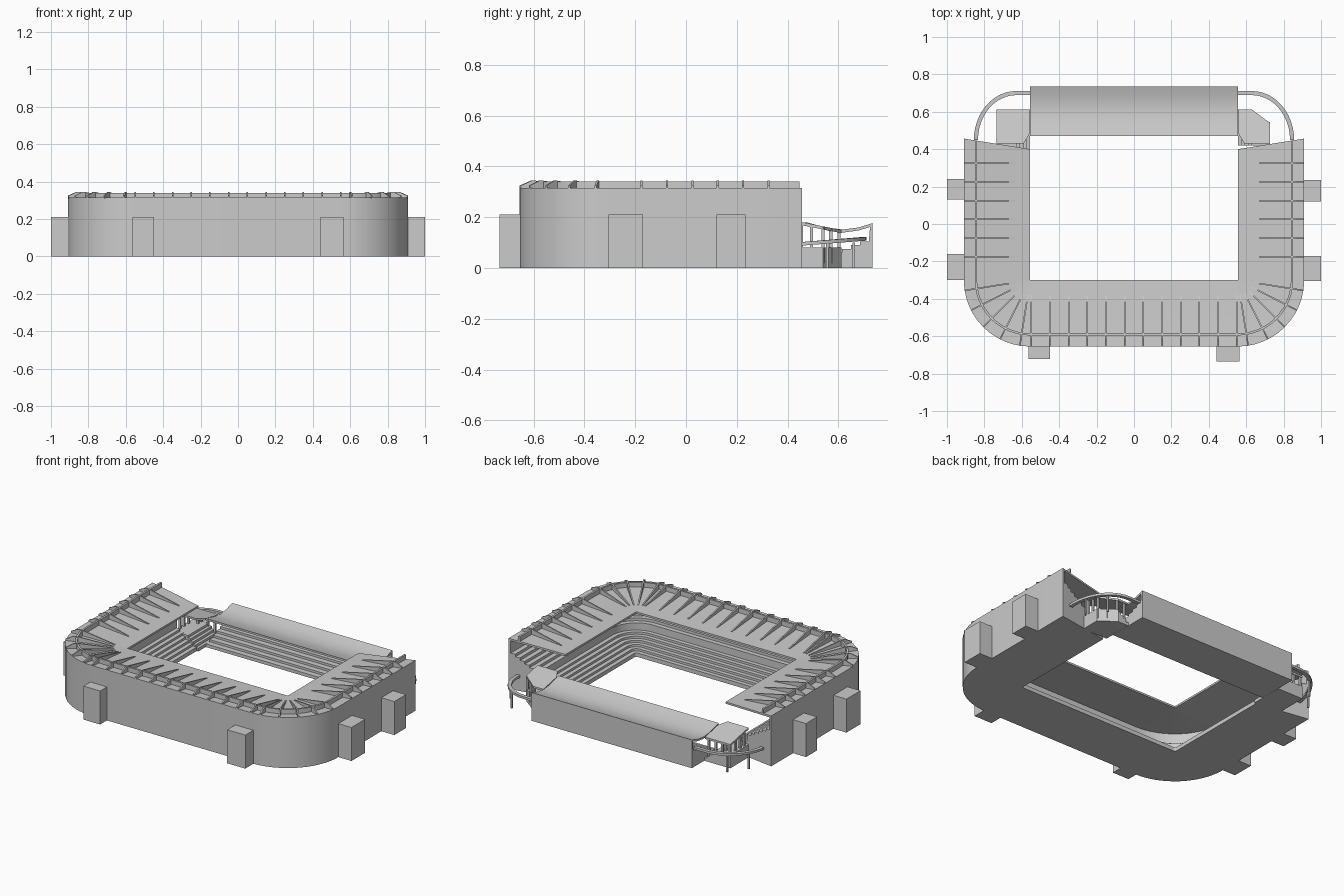
import bpy, bmesh
from math import sin, cos, pi, radians
from mathutils import Vector

if "Cube" in bpy.data.objects:
    bpy.data.objects.remove(bpy.data.objects["Cube"])

CX, CY, R = 0.555, -0.30, 0.355   # corner centre and outer corner radius


def finish(name, bm, smooth=False):
    bmesh.ops.recalc_face_normals(bm, faces=bm.faces)
    me = bpy.data.meshes.new(name)
    bm.to_mesh(me)
    bm.free()
    ob = bpy.data.objects.new(name, me)
    bpy.context.collection.objects.link(ob)
    if smooth:
        bpy.ops.object.select_all(action='DESELECT')
        bpy.context.view_layer.objects.active = ob
        ob.select_set(True)
        bpy.ops.object.shade_smooth_by_angle(angle=radians(18))
    return ob


def loft(bm, rings):
    """Solid through a list of equal closed outlines."""
    vs = [[bm.verts.new(p) for p in ring] for ring in rings]
    n = len(vs[0])
    for a, b in zip(vs, vs[1:]):
        for i in range(n):
            j = (i + 1) % n
            bm.faces.new((a[i], a[j], b[j], b[i]))
    bm.faces.new(vs[0])
    bm.faces.new(vs[-1][::-1])


def box(bm, x0, x1, y0, y1, z0, z1):
    loft(bm, [[(x0, y0, z), (x1, y0, z), (x1, y1, z), (x0, y1, z)] for z in (z0, z1)])


# Horseshoe path: (origin, outward direction) stations
stations = [((CX, 0.40), (1, 0.16))]
for k in range(13):
    a = -pi / 2 * k / 12
    stations.append(((CX, CY), (cos(a), sin(a))))
stations += [((-c[0], c[1]), (-d[0], d[1])) for c, d in reversed(stations)]


def horseshoe(name, profile):
    bm = bmesh.new()
    loft(bm, [[(c[0] + d[0] * r, c[1] + d[1] * r, z) for r, z in profile]
              for c, d in stations])
    return finish(name, bm, True)


def steps(a0, z0, da, dz, n):
    pts = []
    for i in range(n):
        pts += [(a0 + i * da, z0 + i * dz), (a0 + (i + 1) * da, z0 + i * dz)]
    return pts


# Seating bowl: lower tier, dividing wall, upper tier, outer wall
horseshoe("seating_bowl", [(0.012, 0)] + steps(0.012, 0.025, 0.026, 0.014, 6)
          + steps(0.168, 0.14, 0.029, 0.017, 6)
          + [(0.342, 0.31), (R, 0.312), (R, 0)])

# Main roof and its ring beam
ZI, ZO = 0.288, 0.316
roof_z = lambda r: ZI + (ZO - ZI) * r / R
horseshoe("main_roof", [(0, ZI - 0.012), (0, ZI), (R, ZO), (R, ZO - 0.012)])
horseshoe("roof_ring_beam", [(0.284, 0.305), (0.284, 0.34), (0.296, 0.34), (0.296, 0.305)])

# Tapered roof ribs
bm = bmesh.new()


def rib(c, d):
    c, d = Vector((*c, 0)), Vector((*d, 0))
    side = Vector((-d.y, d.x, 0)) * 0.004
    prof = [(0.08, roof_z(0.08) - 0.004), (0.08, roof_z(0.08) + 0.003), (0.284, 0.343),
            (0.31, 0.345), (R, 0.325), (R, ZO - 0.006)]
    loft(bm, [[c + d * r + s + Vector((0, 0, z)) for r, z in prof] for s in (side, -side)])


for i in range(12):
    rib((-0.55 + 0.1 * i, CY), (0, -1))
for s in (-1, 1):
    for i in range(6):
        rib((s * CX, 0.325 - 0.1 * i), (s, 0))
    for a in (9, 27, 45, 63, 81):
        rib((s * CX, CY), (s * cos(radians(a)), -sin(radians(a))))
finish("roof_ribs", bm)

# Stair towers around the outside
bm = bmesh.new()
for x0, x1, y0, y1 in [(-1, -0.9, 0.13, 0.24), (-1, -0.9, -0.30, -0.16),
                       (0.9, 1, 0.12, 0.235), (0.9, 1, -0.305, -0.17),
                       (-0.565, -0.45, -0.722, -0.645), (0.44, 0.565, -0.735, -0.645)]:
    box(bm, x0, x1, y0, y1, 0, 0.21)
finish("stair_towers", bm)


def extrude_x(name, profile):
    bm = bmesh.new()
    loft(bm, [[(x, y, z) for y, z in profile] for x in (-CX, CX)])
    return finish(name, bm, True)


# Low back stand with seats, rear wall and dipped roof
extrude_x("back_stand", [(0.475, 0)] + steps(0.475, 0.02, 0.035, 0.014, 7)
          + [(0.725, 0.165), (0.735, 0.165), (0.735, 0)])
top = [(0.47, 0.182), (0.52, 0.168), (0.57, 0.157), (0.62, 0.152), (0.68, 0.160), (0.735, 0.177)]
extrude_x("back_stand_roof", top + [(y, z - 0.012) for y, z in reversed(top)])

for s, name in ((-1, "left"), (1, "right")):
    # Stepped corner stand; only the right one has its corner cut off
    cut = [(0.728, 0.54), (0.63, 0.612)] if s > 0 else [(0.735, 0.612)]
    bm = bmesh.new()
    for i in range(5):
        x0 = 0.556 + 0.018 * i
        poly = [(x0, 0.40 if s < 0 else 0.42), (cut[0][0], 0.42)] + cut + [(x0, 0.612)]
        loft(bm, [[(s * x, y, z) for x, y in poly] for z in (0, 0.02 + 0.015 * i)])
    finish(name + "_corner_stand", bm)

    # Corner canopy and its posts
    bm = bmesh.new()
    poly = [(0.59, 0.43), (cut[0][0], 0.43)] + cut + [(0.56, 0.612), (0.56, 0.48)]
    slope = lambda y: 0.182 - 0.2 * (y - 0.45)
    loft(bm, [[(s * x, y, slope(y) - t) for x, y in poly] for t in (0, 0.012)])
    finish(name + "_corner_canopy", bm)
    bm = bmesh.new()
    posts = [(0.72, 0.455), (0.72, 0.495), (0.72, 0.54), (0.676, 0.57), (0.63, 0.602), (0.58, 0.602)]
    if s < 0:
        posts += [(0.725, 0.602), (0.676, 0.602)]
    for x, y in posts:
        box(bm, s * x - 0.006, s * x + 0.006, y - 0.006, y + 0.006, 0.02, slope(y) - 0.005)
    finish(name + "_canopy_posts", bm)

    # Curved walkway beam linking both stands, on thin legs
    bm = bmesh.new()
    arc = [(cos(pi / 2 * k / 12), sin(pi / 2 * k / 12)) for k in range(13)]
    path = [(0.63 + 0.215 * c, 0.45 + 0.25 * n, c, n) for c, n in arc] + [(0.55, 0.70, 0, 1)]
    rings = []
    for x, y, c, n in path:
        z = 0.095 + 0.08 * (y - 0.45)
        rings.append([(s * (x + c * w), y + n * w, z + h)
                      for w, h in ((-.011, -.007), (.011, -.007), (.011, .007), (-.011, .007))])
    loft(bm, rings)
    for a in (25, 57):
        x, y = s * (0.63 + 0.215 * cos(radians(a))), 0.45 + 0.25 * sin(radians(a))
        box(bm, x - 0.005, x + 0.005, y - 0.005, y + 0.005, 0, 0.1)
    finish(name + "_curved_walkway", bm)
